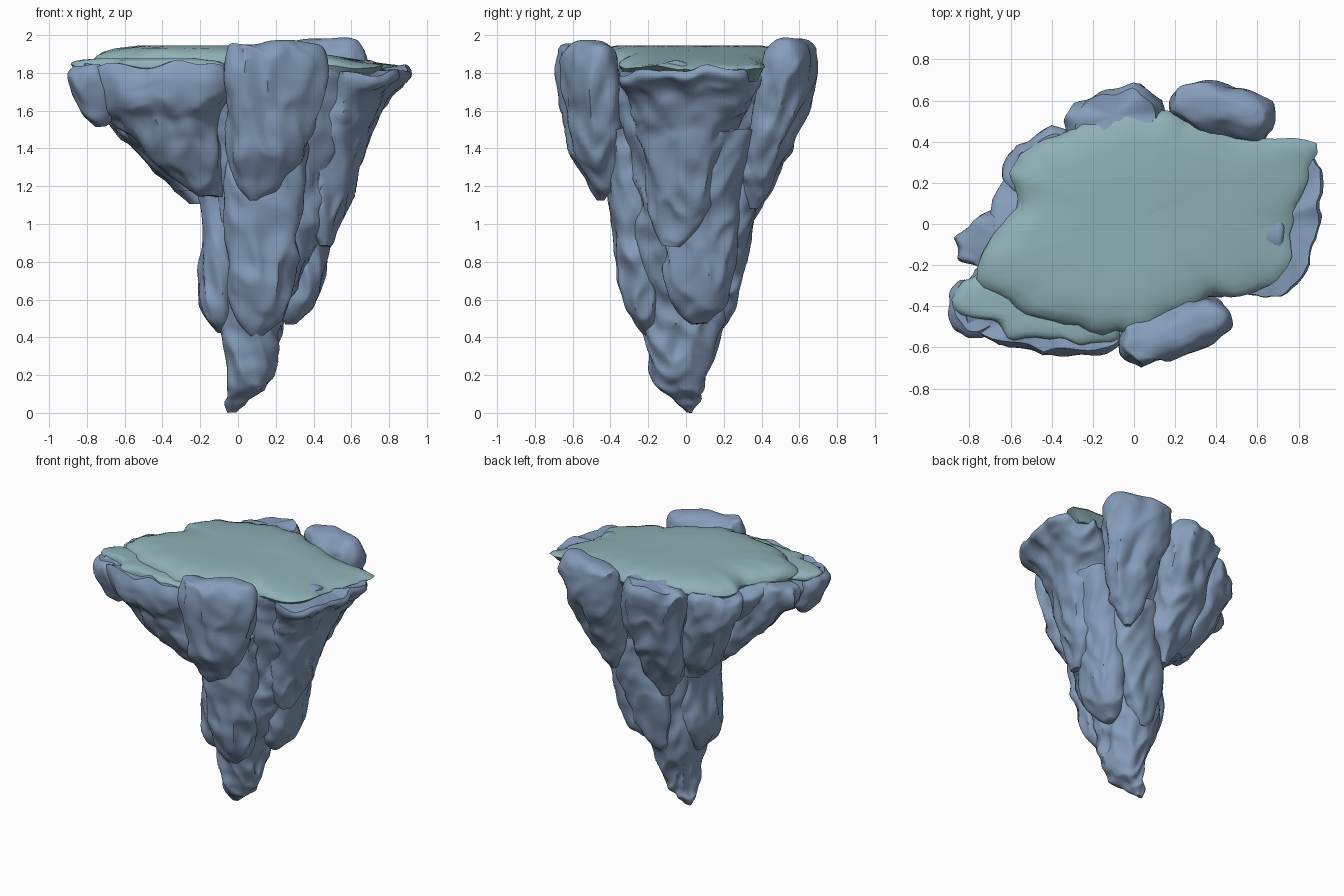
import bpy, bmesh, math
from mathutils import Vector, noise


def material(name, col):
    m = bpy.data.materials.new(name)
    m.diffuse_color = (*col, 1)
    return m


STONE = material("stone", (0.24, 0.34, 0.50))
GRASS = material("grass", (0.27, 0.44, 0.47))


def finish(name, bm, mat, angle):
    bmesh.ops.recalc_face_normals(bm, faces=bm.faces[:])
    me = bpy.data.meshes.new(name)
    bm.to_mesh(me)
    bm.free()
    ob = bpy.data.objects.new(name, me)
    bpy.context.collection.objects.link(ob)
    me.materials.append(mat)
    bpy.ops.object.select_all(action='DESELECT')
    ob.select_set(True)
    bpy.context.view_layer.objects.active = ob
    bpy.ops.object.shade_smooth_by_angle(angle=math.radians(angle))


def loft(bm, rings):
    rows = [[bm.verts.new(p) for p in r] for r in rings]
    for a, b in zip(rows, rows[1:]):
        n = len(a)
        for i in range(n):
            bm.faces.new((a[i], a[(i + 1) % n], b[(i + 1) % n], b[i]))
    for r in (rows[0], rows[-1]):
        c = bm.verts.new(sum((v.co for v in r), Vector()) / len(r))
        for i in range(len(r)):
            bm.faces.new((r[i], r[(i + 1) % len(r)], c))


def sample(secs, t):
    # smooth interpolation between the listed sections
    f = t * (len(secs) - 1)
    i = min(int(f), len(secs) - 2)
    u = f - i
    p = [secs[min(max(i + k, 0), len(secs) - 1)] for k in (-1, 0, 1, 2)]
    return [0.5 * (2 * b + (c - a) * u + (2*a - 5*b + 4*c - d) * u*u + (3*b - a - 3*c + d) * u**3)
            for a, b, c, d in zip(*p)]


def rock(name, secs, rot=0, seed=1, amp=0.035, n=64, m=56):
    """Craggy lofted stone; each section is z, cx, cy, rx, ry."""
    rot = math.radians(rot)
    off = Vector((seed * 3.7, seed * 1.9, seed * 5.3))
    rings = []
    for j in range(m + 1):
        z, cx, cy, rx, ry = sample(secs, j / m)
        rx, ry = max(rx, 0.01), max(ry, 0.01)
        ring = []
        for i in range(n):
            a = 2 * math.pi * i / n
            c, s = math.cos(a), math.sin(a)
            k = (abs(c)**2.6 + abs(s)**2.6) ** (-1 / 2.6)
            x, y = rx * c * k, ry * s * k
            d = Vector((x * math.cos(rot) - y * math.sin(rot), x * math.sin(rot) + y * math.cos(rot), 0))
            p = Vector((cx, cy, z)) + d
            # broad lumps, creased vertical flutes and fine tilted layers
            q = Vector((p.x * 3, p.y * 3, p.z * 3)) + off
            f = Vector((p.x * 8 + p.z * 1.5, p.y * 8, p.z * 2.6)) + off
            g = Vector((p.x * 7 + p.z * 4, p.y * 14, p.z * 9)) + off
            h = noise.noise(q) * 0.8 + (0.35 - abs(noise.noise(f)) * 1.7) * 0.9 + noise.noise(g) * 0.4
            w = amp * min(1, min(rx, ry) / 0.1)
            p += d.normalized() * h * w
            p.z += (noise.noise(f * 0.8 + off) * 1.3 + noise.noise(g + off) * .4) * w
            p.z = min(max(p.z, 0), 2)
            ring.append(p)
        rings.append(ring)
    bm = bmesh.new()
    loft(bm, rings)
    finish(name, bm, STONE, 45)


# Central stone spike
rock("core_spike", [(0, -.03, .02, .03, .02), (.05, -.01, 0, .07, .08), (.11, .03, -.035, .105, .125),
     (.3, .055, -.03, .14, .165), (.5, .06, -.01, .18, .21), (.8, .12, 0, .25, .27), (1.1, .15, 0, .31, .3),
     (1.4, .13, 0, .42, .36), (1.65, .03, 0, .62, .42), (1.8, .02, 0, .7, .44), (1.84, .02, 0, .66, .42)],
     6, 1, .04, 90, 100)

# Boulders that rise above the rim
rock("front_boulder", [(1.12, .08, -.45, .02, .02), (1.2, .1, -.45, .11, .07), (1.4, .15, -.48, .21, .12),
     (1.65, .19, -.51, .26, .13), (1.82, .19, -.53, .285, .125), (1.91, .19, -.53, .26, .11),
     (1.95, .2, -.53, .19, .07), (1.97, .23, -.52, .07, .025)], 19, 2)
rock("back_boulder", [(1.08, .36, .36, .02, .02), (1.2, .37, .38, .1, .08), (1.4, .4, .43, .18, .12),
     (1.62, .42, .5, .22, .13), (1.82, .43, .55, .26, .12), (1.91, .44, .56, .24, .1),
     (1.96, .47, .56, .17, .07), (1.985, .52, .56, .07, .03)], -14, 3)

# Overhanging wedges below the rim
rock("right_wedge", [(.88, .46, -.08, .03, .05), (1.0, .45, -.05, .08, .13), (1.25, .48, -.01, .14, .2),
     (1.5, .51, .01, .18, .26), (1.66, .58, .02, .2, .32), (1.76, .66, .02, .225, .37),
     (1.81, .67, .02, .21, .37)], -14, 4)
rock("front_left_wedge", [(1.15, -.15, -.27, .06, .06), (1.3, -.25, -.31, .17, .13), (1.5, -.35, -.36, .26, .18),
     (1.62, -.42, -.4, .34, .2), (1.74, -.44, -.42, .4, .2), (1.83, -.44, -.42, .39, .18)], -12, 5, .04)
rock("corner_crag", [(1.52, -.73, -.39, .03, .04), (1.58, -.74, -.39, .08, .09), (1.68, -.77, -.4, .11, .13),
     (1.78, -.78, -.4, .12, .14), (1.83, -.77, -.4, .1, .12)], 0, 6, .03)
rock("left_wedge", [(1.18, -.28, 0, .05, .08), (1.35, -.38, -.03, .12, .13), (1.55, -.54, -.06, .17, .14),
     (1.7, -.66, -.07, .2, .14), (1.8, -.67, -.07, .2, .13), (1.84, -.64, -.08, .15, .1)], 28, 7)
rock("back_left_wedge", [(1.1, -.2, .2, .05, .05), (1.3, -.3, .24, .13, .1), (1.5, -.38, .28, .17, .12),
     (1.7, -.44, .31, .19, .12), (1.81, -.45, .31, .18, .12), (1.86, -.44, .3, .15, .1)], 35, 8)
rock("back_wedge", [(.95, -.02, .27, .04, .04), (1.15, -.04, .33, .13, .1), (1.4, -.06, .42, .18, .12),
     (1.65, -.08, .49, .22, .13), (1.82, -.1, .52, .24, .13), (1.91, -.1, .52, .2, .1)], 14, 9)

# Slabs wrapped around the lower spike
rock("front_slab", [(.4, .1, -.19, .04, .03), (.5, .11, -.21, .12, .08), (.7, .12, -.24, .17, .11),
     (1.0, .13, -.27, .2, .11), (1.3, .15, -.3, .2, .1), (1.5, .18, -.32, .2, .1)], 5, 10)
rock("left_slab", [(.42, -.08, -.05, .03, .05), (.52, -.1, -.05, .08, .14), (.7, -.1, -.05, .1, .19),
     (.95, -.08, -.04, .1, .2), (1.2, -.1, -.02, .12, .2), (1.4, -.14, 0, .14, .19)], 0, 11, .03)
rock("right_slab", [(.47, .28, .07, .03, .04), (.56, .31, .08, .08, .13), (.75, .36, .08, .1, .18),
     (.95, .37, .09, .12, .18), (1.2, .41, .12, .15, .18), (1.5, .5, .18, .15, .17)], 0, 12, .03)
rock("back_slab", [(.45, .08, .17, .03, .03), (.55, .1, .2, .1, .07), (.8, .14, .23, .17, .09),
     (1.05, .2, .25, .2, .1), (1.35, .22, .28, .2, .1)], 0, 13)


# Grassy layers: an outline with a ragged edge and a gently domed surface
def turf(name, pts, top, edge, base, fall, seed):
    n = len(pts)
    outline = []
    for i in range(n):
        for u in range(4):
            q = [pts[(i + k) % n] for k in (-1, 0, 1, 2)]
            outline.append(Vector(sample(q, (1 + u / 4) / 3)))
    c = sum(outline, Vector((0, 0))) / len(outline)
    rings = []
    for s, k in ((.9, None), (.985, 0), (1, .15), (.985, .4), (.94, .65), (.86, .85), (.7, 1), (.4, 1), (.1, 1)):
        ring = []
        for v in outline:
            p = c + (v - c) * s
            r = noise.noise(Vector((p.x * 9, p.y * 9, seed)))
            p += (v - c).normalized() * r * .04 * s ** 4
            t = min(max((p.x - .05) / .8, 0), 1)
            z = base if k is None else edge + (top - edge) * k + r * .03 * (1 - k)
            ring.append(Vector((p.x, p.y, z - fall * (.3 + .7 * (k or 0)) * t * t * (3 - 2 * t))))
        rings.append(ring)
    bm = bmesh.new()
    loft(bm, rings)
    finish(name, bm, GRASS, 40)


turf("grass_top", [(.88, .39), (.6, .41), (.36, .48), (.15, .54), (0, .56), (-.2, .51), (-.38, .42), (-.55, .34),
     (-.59, .24), (-.56, .12), (-.69, -.06), (-.76, -.22), (-.63, -.38), (-.42, -.49), (-.15, -.53), (.08, -.5),
     (.25, -.42), (.42, -.36), (.6, -.33), (.71, -.24), (.76, -.05), (.82, .15)], 1.945, 1.84, 1.78, .09, 1)
turf("grass_shelf", [(-.2, -.3), (-.6, -.15), (-.78, -.25), (-.85, -.3), (-.84, -.44), (-.66, -.48),
     (-.58, -.56), (-.36, -.56), (-.22, -.6), (-.08, -.55)], 1.875, 1.82, 1.79, 0, 4)
